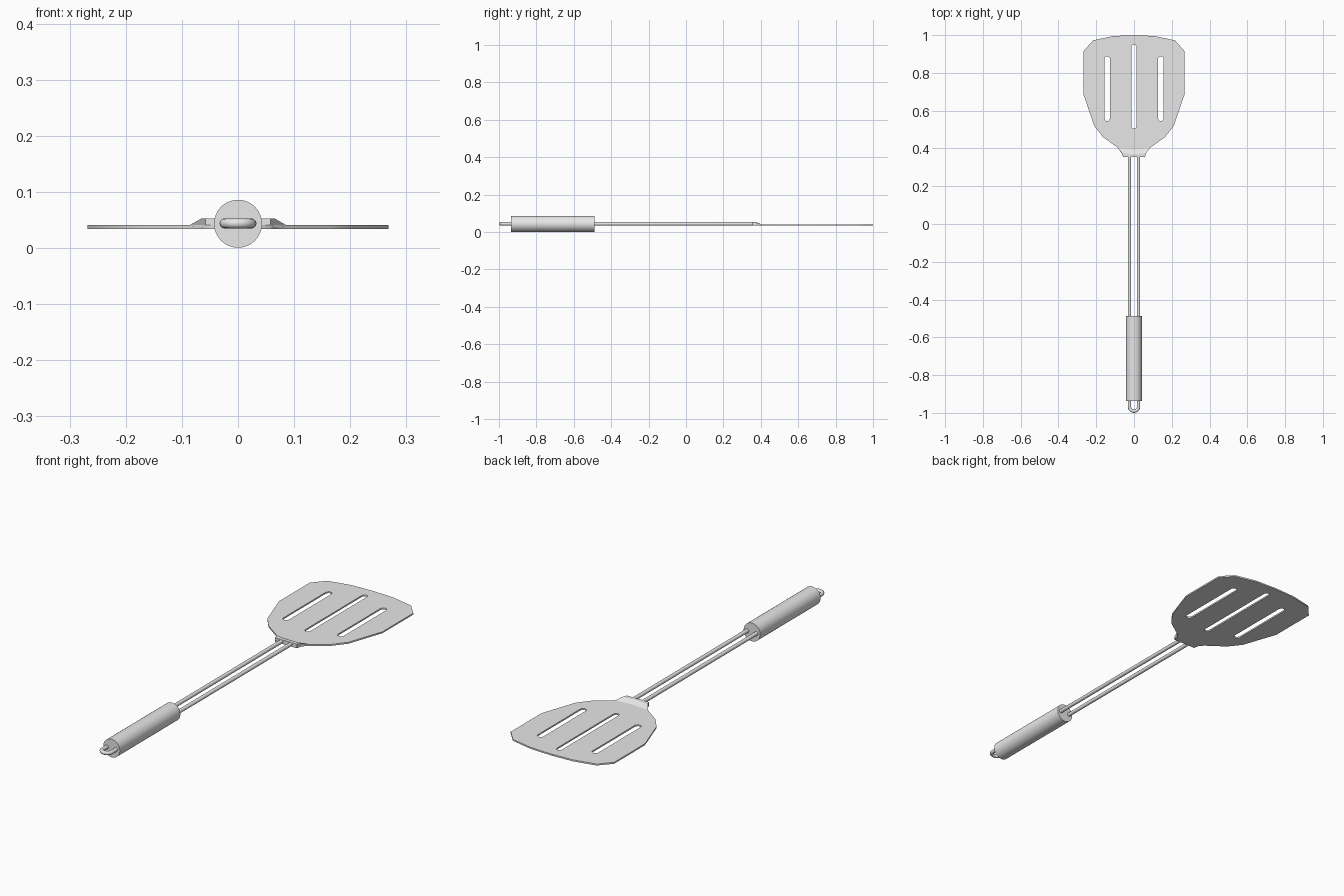
import bpy, bmesh, math

cube = bpy.data.objects.get("Cube")
if cube:
    bpy.data.objects.remove(cube, do_unlink=True)

steel = bpy.data.materials.new("brushed_steel")
steel.use_nodes = True
steel.diffuse_color = (0.8, 0.8, 0.8, 1)
steel.node_tree.nodes["Principled BSDF"].inputs["Base Color"].default_value = (0.8, 0.8, 0.8, 1)

AXIS_Z = 0.0435


def select_only(obj):
    bpy.ops.object.select_all(action='DESELECT')
    obj.select_set(True)
    bpy.context.view_layer.objects.active = obj


def finish(obj, smooth):
    if not obj.data.materials:
        obj.data.materials.append(steel)
    select_only(obj)
    if smooth:
        bpy.ops.object.shade_smooth_by_angle(angle=math.radians(40))


def curve_object(name, outlines, cyclic, **settings):
    """Make poly curves, then turn them into a mesh."""
    curve = bpy.data.curves.new(name, 'CURVE')
    for key, value in settings.items():
        setattr(curve, key, value)
    for points in outlines:
        spline = curve.splines.new('POLY')
        spline.points.add(len(points) - 1)
        for target, (x, y) in zip(spline.points, points):
            target.co = (x, y, 0, 1)
        spline.use_cyclic_u = cyclic
    obj = bpy.data.objects.new(name, curve)
    bpy.context.collection.objects.link(obj)
    select_only(obj)
    bpy.ops.object.convert(target='MESH')
    return bpy.context.view_layer.objects.active


def mirrored(half):
    return half + [(-x, y) for x, y in reversed(half) if x > 0]


def arc(cx, cy, r, start, end, steps):
    angles = [math.radians(start + (end - start) * i / steps) for i in range(steps + 1)]
    return [(cx + r * math.cos(a), cy + r * math.sin(a)) for a in angles]


def slot(x, low, high, r):
    return arc(x, high - r, r, 0, 180, 6) + arc(x, low + r, r, 180, 360, 6)


# Flat blade with three rounded slots
half_blade = [(0.058, 0.355), (0.063, 0.38), (0.08, 0.4), (0.164, 0.46), (0.21, 0.518),
              (0.268, 0.687), (0.268, 0.915), (0.217, 0.972), (0.11, 0.995), (0, 1)]
slots = [slot(-0.142, 0.545, 0.888, 0.015), slot(0, 0.505, 0.95, 0.013),
         slot(0.142, 0.545, 0.888, 0.015)]
blade = curve_object("blade", [mirrored(half_blade)] + slots, True,
                     dimensions='2D', fill_mode='BOTH', extrude=0.0035)
blade.location.z = 0.0375
finish(blade, False)

# Raised neck that slopes down onto the blade
bm = bmesh.new()
lower = mirrored([(0.058, 0.355), (0.063, 0.38), (0.086, 0.403), (0.04, 0.397), (0, 0.395)])
upper = mirrored([(0.058, 0.355), (0.061, 0.367), (0.065, 0.376), (0.035, 0.372), (0, 0.371)])
rings = [[bm.verts.new((x, y, z)) for x, y in ring]
         for ring, z in ((lower, 0.038), (lower, 0.041), (upper, 0.053))]
bm.faces.new(rings[0])
bm.faces.new(rings[-1])
count = len(lower)
for a, b in zip(rings, rings[1:]):
    for i in range(count):
        j = (i + 1) % count
        bm.faces.new((a[i], a[j], b[j], b[i]))
bmesh.ops.recalc_face_normals(bm, faces=bm.faces)
mesh = bpy.data.meshes.new("neck")
bm.to_mesh(mesh)
bm.free()
neck = bpy.data.objects.new("neck", mesh)
bpy.context.collection.objects.link(neck)
finish(neck, False)

# Bent rod: two shafts joined by the hanging loop
path = [(-0.024, 0.36)] + arc(0, -0.967, 0.024, 180, 360, 14) + [(0.024, 0.36)]
rod = curve_object("rod_loop", [path], False, dimensions='3D', bevel_depth=0.009,
                   bevel_resolution=4, use_fill_caps=True)
rod.location.z = AXIS_Z + 0.0005
finish(rod, True)

# Round grip
bpy.ops.mesh.primitive_cylinder_add(vertices=48, radius=0.0427, depth=0.448,
                                    location=(0, -0.712, AXIS_Z),
                                    rotation=(math.pi / 2, 0, 0))
grip = bpy.context.active_object
grip.name = grip.data.name = "grip"
finish(grip, True)
